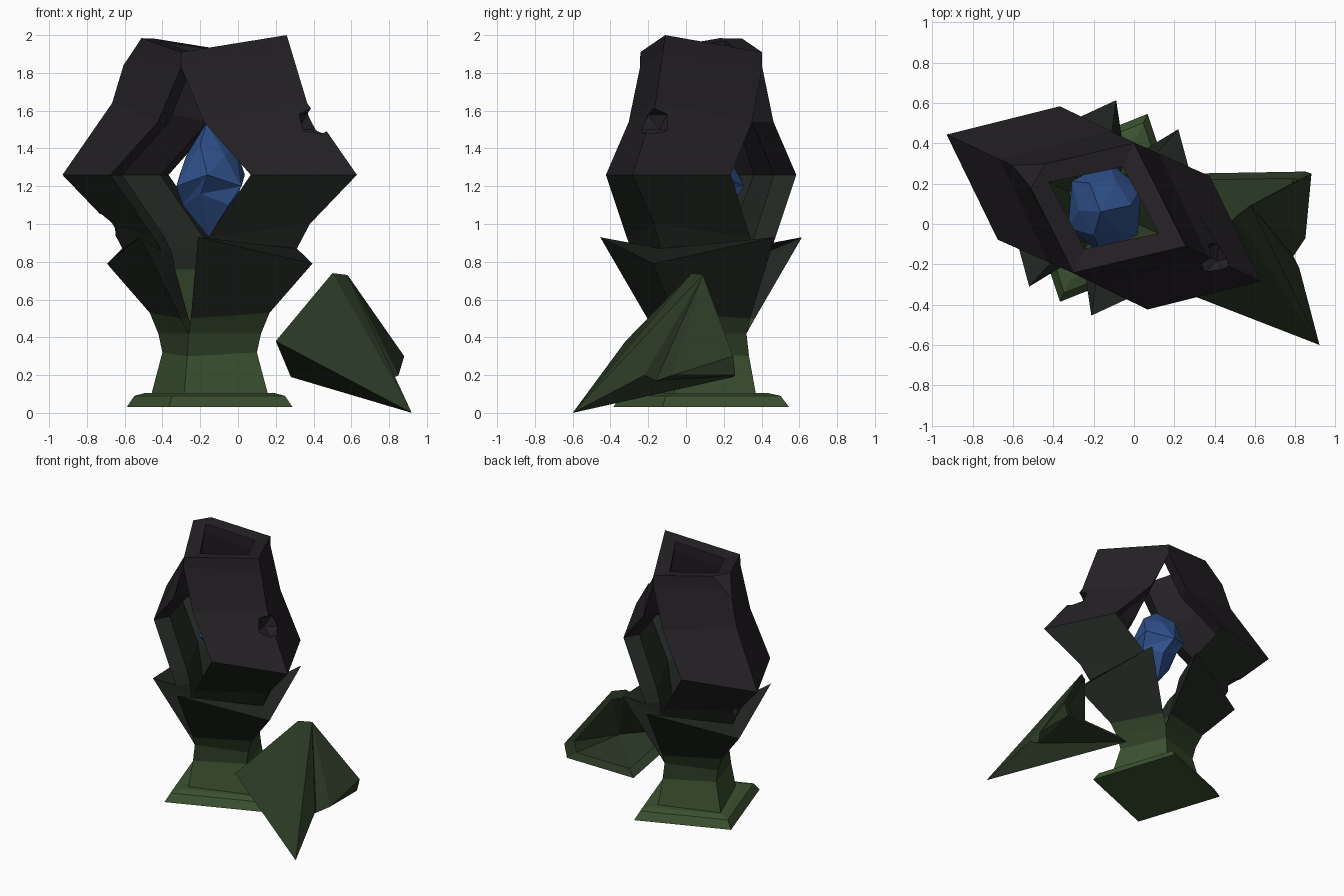
import bpy, bmesh, math
from mathutils import Vector, Matrix

if "Cube" in bpy.data.objects:
    bpy.data.objects.remove(bpy.data.objects["Cube"])

CENTRE = Matrix.Translation((-0.15, 0.08, 0)) @ Matrix.Rotation(math.radians(-25), 4, 'Z')


def mat(name, rgb):
    m = bpy.data.materials.new(name)
    m.diffuse_color = (*rgb, 1)
    m.use_nodes = True
    m.node_tree.nodes["Principled BSDF"].inputs["Base Color"].default_value = m.diffuse_color
    return m


STONE = mat("dark_stone", (0.018, 0.015, 0.019))
DUSK = mat("shaded_stone", (0.016, 0.02, 0.016))
MOSS = mat("mossy_stone", (0.028, 0.05, 0.02))
GREEN = mat("green_stone", (0.045, 0.085, 0.03))
SHARD = mat("shard_stone", (0.024, 0.04, 0.018))
BLUE = mat("blue_crystal", (0.03, 0.085, 0.27))


def finish(bm, name, mats, matrix=Matrix()):
    bmesh.ops.remove_doubles(bm, verts=bm.verts, dist=1e-4)
    bmesh.ops.recalc_face_normals(bm, faces=bm.faces)
    me = bpy.data.meshes.new(name)
    bm.to_mesh(me)
    bm.free()
    for m in mats:
        me.materials.append(m)
    ob = bpy.data.objects.new(name, me)
    ob.matrix_world = matrix
    bpy.context.collection.objects.link(ob)
    return ob


# Split pillar: rows of (ridge u, ridge z, edge u, edge v, edge z, material)
OUTER = [(.45, 2.0, 0, .355, 1.91, 0), (.48, 1.91, 0, .357, 1.83, 0),
         (.57, 1.64, .135, .36, 1.54, 0), (.86, 1.26, .41, .365, 1.26, 1),
         (.585, 1.0, .16, .36, .93, 1), (.51, .87, .12, .35, .86, 1),
         (.60, .79, .17, .51, .93, 1), (.35, .53, .03, .30, .50, 2),
         (.30, .42, 0, .265, .42, 2), (.276, .32, 0, .28, .30, 3),
         (.34, .10, 0, .32, .10, 3)]
INNER = [(.30, 1.97, 0, .224, 1.91, 0), (.32, 1.9, 0, .226, 1.83, 0),
         (.40, 1.62, .125, .24, 1.54, 0), (.66, 1.26, .40, .24, 1.26, 1),
         (.42, 1.0, .15, .24, .93, 1), (.38, .87, .11, .24, .85, 1),
         (.35, .76, .09, .24, .76, 2), (.22, .53, .03, .20, .50, 2),
         (.19, .42, 0, .18, .42, 3)]


def pillar():
    bm = bmesh.new()

    def face(pts, mi):
        bm.faces.new([bm.verts.new(p) for p in pts]).material_index = mi

    for s in (1, -1):
        for t in (1, -1):
            def ridge(r):
                return (s * r[0], 0, r[1])

            def edge(r):
                return (s * r[2], t * r[3], r[4])
            # outer and inner walls
            for rows in (OUTER, INNER):
                for a, b in zip(rows, rows[1:]):
                    face([ridge(a), edge(a), edge(b), ridge(b)], a[5])
            # window sides
            for i in range(1, 8):
                face([edge(OUTER[i]), edge(OUTER[i + 1]),
                      edge(INNER[i + 1]), edge(INNER[i])], OUTER[i][5])
            # top rim, inner floor and underside
            face([ridge(OUTER[0]), edge(OUTER[0]), edge(INNER[0]), ridge(INNER[0])], 0)
            for r in (INNER[-1], OUTER[-1]):
                face([ridge(r), edge(r), (0, 0, r[1])], 3)
    bmesh.ops.remove_doubles(bm, verts=bm.verts, dist=1e-4)
    # snapped-off top corner
    bmesh.ops.bisect_plane(bm, geom=bm.verts[:] + bm.edges[:] + bm.faces[:],
                           plane_co=(-.37, 0, 1.975), plane_no=(-.7, .08, .7),
                           clear_outer=True)
    bmesh.ops.holes_fill(bm, edges=[e for e in bm.edges if e.is_boundary], sides=0)
    return finish(bm, "split_pillar", [STONE, DUSK, MOSS, GREEN], CENTRE)


body = pillar()


# Chips knocked out of the ridges
def chip(ob, name, loc, size):
    bm = bmesh.new()
    bmesh.ops.create_icosphere(bm, subdivisions=1, radius=1,
                               matrix=Matrix.Diagonal((*size, 1)))
    cut = finish(bm, name, [], CENTRE @ Matrix.Translation(loc))
    cut.hide_render = True
    cut.hide_set(True)
    mod = ob.modifiers.new(name, 'BOOLEAN')
    mod.operation = 'DIFFERENCE'
    mod.solver = 'EXACT'
    mod.object = cut


chip(body, "ridge_chip_cutter", (.62, 0, 1.54), (.11, .10, .09))
chip(body, "arm_chip_cutter", (-.63, 0, .97), (.11, .12, .09))

# Plinth: diamond slab with bevelled sides
bm = bmesh.new()
loops = []
for u, v, z in [(.485, .514, .03), (.44, .465, .09), (.38, .39, .105)]:
    loops.append([bm.verts.new(p) for p in
                  [(u, 0, z), (0, v, z), (-u, 0, z), (0, -v, z)]])
for a, b in zip(loops, loops[1:]):
    for i in range(4):
        j = (i + 1) % 4
        bm.faces.new([a[i], a[j], b[j], b[i]])
bm.faces.new(loops[0])
bm.faces.new(loops[-1])
finish(bm, "plinth", [GREEN], CENTRE)

# Crystal: faceted six-sided rings between two points
bm = bmesh.new()
top, low = bm.verts.new((-.02, -.02, 1.54)), bm.verts.new((-.01, 0, .93))
rings = []
for z, rx, ry, turn in [(1.13, .15, .16, 10), (1.23, .20, .23, 25), (1.39, .13, .15, 5)]:
    ang = [math.radians(turn + 60 * i) for i in range(6)]
    rings.append([bm.verts.new((rx * math.cos(a), ry * math.sin(a), z + .03 * (-1) ** i))
                  for i, a in enumerate(ang)])
for i in range(6):
    j = (i + 1) % 6
    bm.faces.new([low, rings[0][j], rings[0][i]])
    bm.faces.new([top, rings[2][i], rings[2][j]])
    for a, b in zip(rings, rings[1:]):
        bm.faces.new([a[i], a[j], b[j]])
        bm.faces.new([a[i], b[j], b[i]])
finish(bm, "crystal", [BLUE], Matrix.Translation((-.145, .08, 0)))

# Fallen shard: hollow-backed pyramid lying on its tip
bm = bmesh.new()
tip = Vector((.92, -.60, 0.0))
rim = [Vector(p) for p in [(.50, .03, .74), (.58, .09, .73), (.88, .25, .30),
                           (.85, .26, .20), (.28, .25, .19), (.20, -.32, .38)]]
mid = sum(rim, Vector()) / 6
tv = bm.verts.new(tip)
ov = [bm.verts.new(p) for p in rim]
iv = [bm.verts.new(p.lerp(mid, .2)) for p in rim]
notch_a = bm.verts.new((.85, -.07, .20))
notch_b = bm.verts.new((.79, -.16, .17))
notch_c = bm.verts.new((.82, -.22, .20))
cv = bm.verts.new(mid.lerp(tip, .35))
for i in range(6):
    j = (i + 1) % 6
    bm.faces.new([ov[i], ov[j], iv[j], iv[i]])
    bm.faces.new([iv[i], iv[j], cv])
    if i not in (1, 2, 3):
        bm.faces.new([tv, ov[j], ov[i]])
# right-hand sides with the chipped edge
bm.faces.new([tv, notch_c, ov[1]])
bm.faces.new([notch_c, notch_b, ov[1]])
bm.faces.new([notch_b, notch_a, ov[1]])
bm.faces.new([notch_a, ov[2], ov[1]])
bm.faces.new([notch_a, ov[3], ov[2]])
bm.faces.new([notch_b, ov[3], notch_a])
bm.faces.new([notch_b, ov[4], ov[3]])
bm.faces.new([notch_c, tv, ov[4]])
bm.faces.new([notch_c, ov[4], notch_b])
finish(bm, "fallen_shard", [SHARD])
